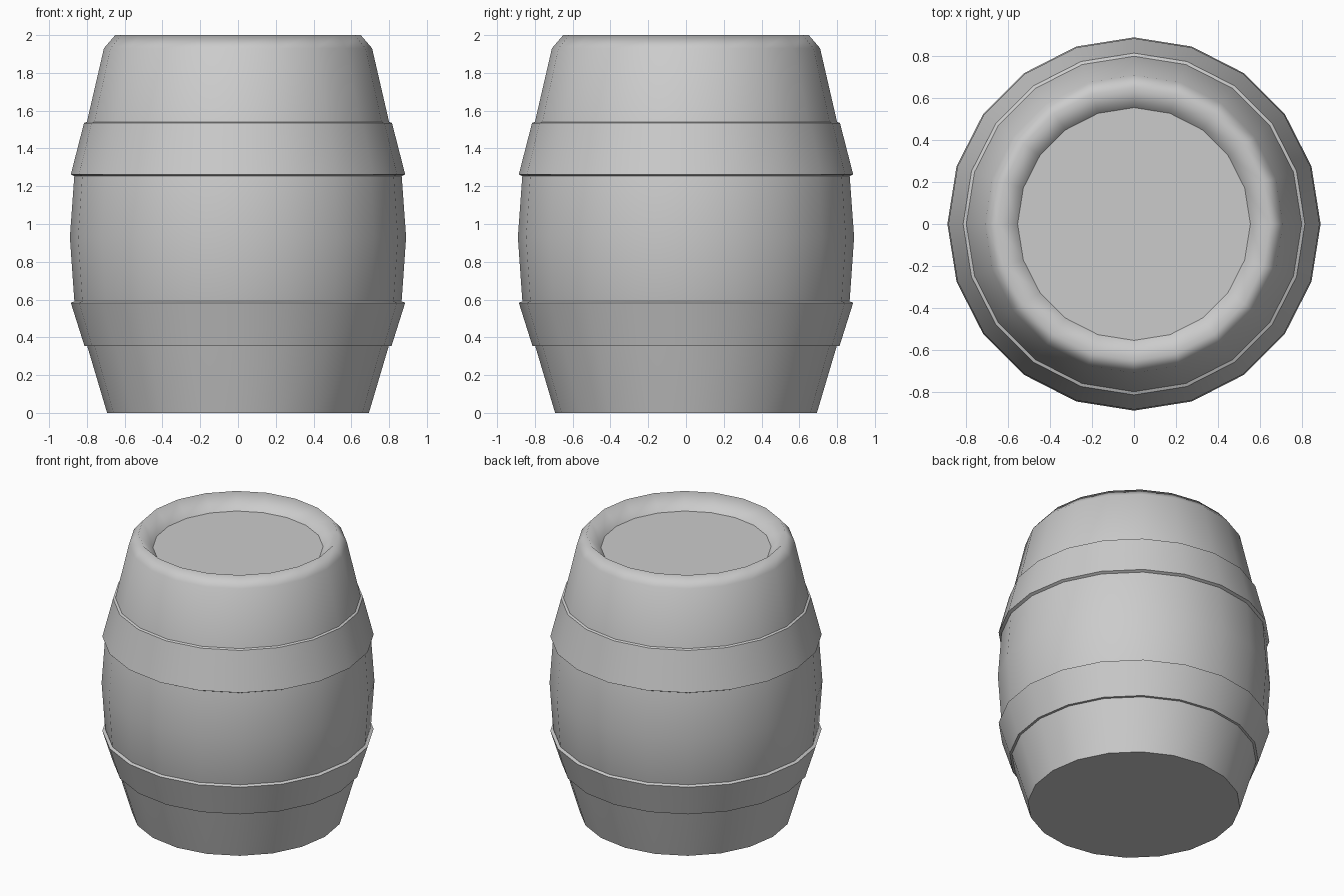
import bpy, bmesh, math

if "Cube" in bpy.data.objects:
    bpy.data.objects.remove(bpy.data.objects["Cube"])

SIDES = 20


def lathe(name, profile, caps=False, closed=False, angle=None):
    """Revolve (radius, z) points around the z axis."""
    bm = bmesh.new()
    rings = []
    for r, z in profile:
        rings.append([bm.verts.new((r * math.cos(2 * math.pi * i / SIDES),
                                    r * math.sin(2 * math.pi * i / SIDES), z))
                      for i in range(SIDES)])
    pairs = list(zip(rings, rings[1:]))
    if closed:
        pairs.append((rings[-1], rings[0]))
    for a, b in pairs:
        for i in range(SIDES):
            j = (i + 1) % SIDES
            bm.faces.new((a[i], a[j], b[j], b[i]))
    for f in bm.faces:
        f.smooth = True
    if caps:
        for ring in (rings[0][::-1], rings[-1]):
            cap = bm.faces.new(ring)
            for e in cap.edges:
                e.smooth = False
    bmesh.ops.recalc_face_normals(bm, faces=bm.faces[:])
    mesh = bpy.data.meshes.new(name)
    bm.to_mesh(mesh)
    bm.free()
    obj = bpy.data.objects.new(name, mesh)
    bpy.context.collection.objects.link(obj)
    if angle:
        bpy.ops.object.select_all(action='DESELECT')
        obj.select_set(True)
        bpy.context.view_layer.objects.active = obj
        bpy.ops.object.shade_smooth_by_angle(angle=math.radians(angle))
    return obj


# Bulging body with a rounded rim and sunken lid
lathe("barrel_body", [(0.693, 0), (0.80, 0.36), (0.867, 0.60), (0.89, 0.93),
                      (0.867, 1.25), (0.80, 1.54), (0.71, 1.93),
                      (0.65, 2.0), (0.555, 1.90)], caps=True)

# Two hoops, slightly proud of the body
lathe("lower_hoop", [(0.79, 0.352), (0.813, 0.355), (0.885, 0.583),
                     (0.86, 0.593)], closed=True, angle=30)
lathe("upper_hoop", [(0.86, 1.25), (0.885, 1.263), (0.815, 1.535),
                     (0.795, 1.543)], closed=True, angle=30)
